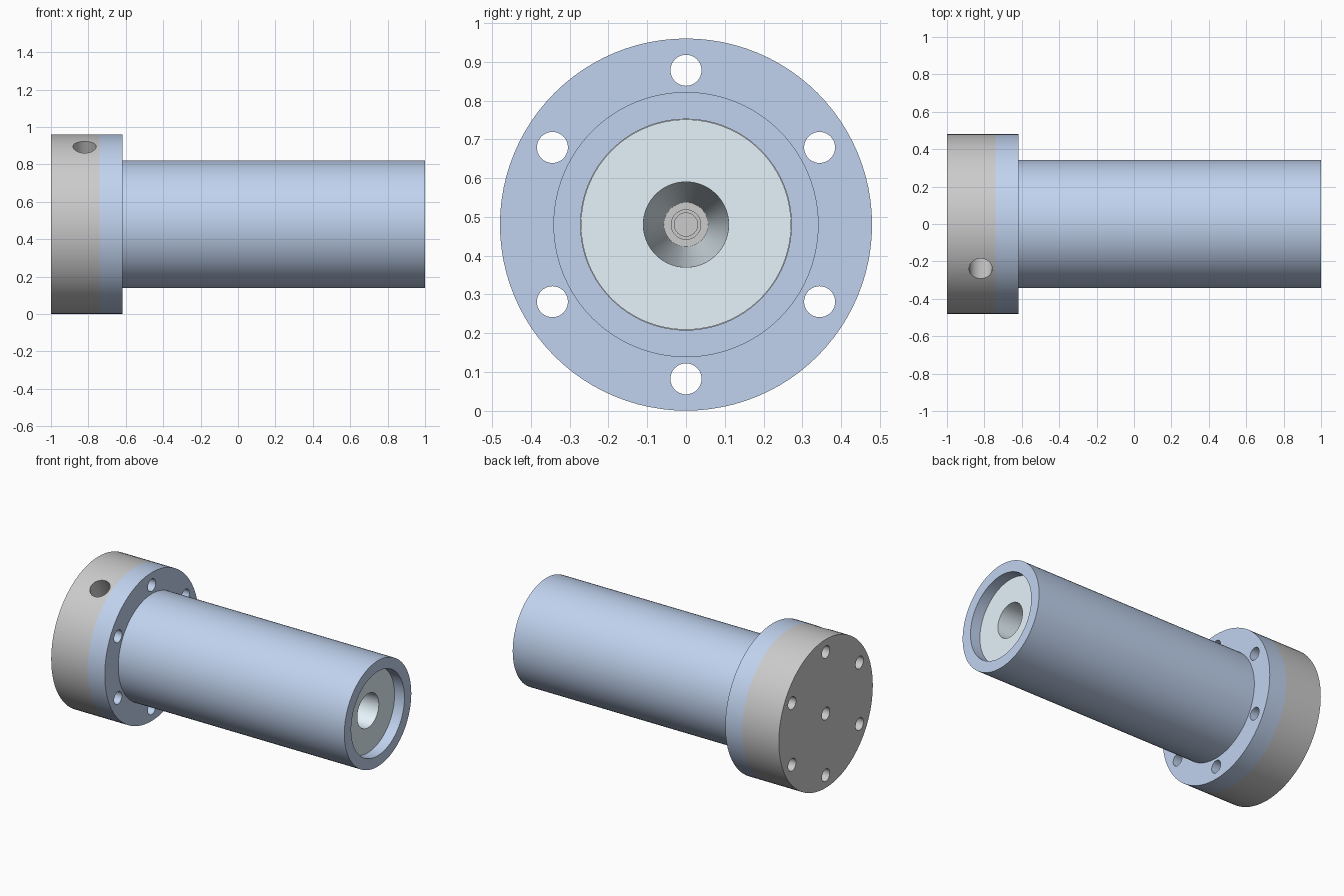
import bpy, bmesh, math
from mathutils import Matrix, Vector

if "Cube" in bpy.data.objects:
    bpy.data.objects.remove(bpy.data.objects["Cube"])

ZC = 0.48      # height of the main axis
SEG = 96


def material(name, rgb):
    m = bpy.data.materials.new(name)
    m.diffuse_color = (*rgb, 1)
    m.use_nodes = True
    m.node_tree.nodes["Principled BSDF"].inputs["Base Color"].default_value = m.diffuse_color
    return m


def lathe(name, profile, mat=None, closed=False):
    """Revolve (x, radius) points around the main axis."""
    bm = bmesh.new()
    verts = [bm.verts.new((x, 0, r)) for x, r in profile]
    pairs = list(zip(verts, verts[1:]))
    if closed:
        pairs.append((verts[-1], verts[0]))
    edges = [bm.edges.new(p) for p in pairs]
    bmesh.ops.spin(bm, geom=verts + edges, cent=(0, 0, 0), axis=(1, 0, 0),
                   angle=math.tau, steps=SEG, use_merge=False)
    bmesh.ops.remove_doubles(bm, verts=bm.verts, dist=1e-4)
    bmesh.ops.recalc_face_normals(bm, faces=bm.faces)
    bmesh.ops.translate(bm, verts=bm.verts, vec=(0, 0, ZC))
    me = bpy.data.meshes.new(name)
    bm.to_mesh(me)
    bm.free()
    ob = bpy.data.objects.new(name, me)
    bpy.context.collection.objects.link(ob)
    if mat:
        me.materials.append(mat)
    return ob


def drill(bm, radius, start, end):
    """Add a cylinder running from start to end."""
    a, b = Vector(start), Vector(end)
    rot = (b - a).to_track_quat('Z', 'Y').to_matrix().to_4x4()
    bmesh.ops.create_cone(bm, cap_ends=True, segments=40, radius1=radius,
                          radius2=radius, depth=(b - a).length,
                          matrix=Matrix.Translation((a + b) / 2) @ rot)


def polar(x, r, angle):
    return (x, -r * math.sin(angle), ZC + r * math.cos(angle))


def cut(ob, cutter):
    bpy.context.view_layer.objects.active = ob
    mod = ob.modifiers.new("holes", 'BOOLEAN')
    mod.object, mod.operation, mod.solver = cutter, 'DIFFERENCE', 'EXACT'
    bpy.ops.object.modifier_apply(modifier=mod.name)


blue = material("blue", (0.53, 0.65, 0.86))
pale = material("pale_blue", (0.79, 0.90, 0.96))

# End cap with a stepped blind bore facing the tube and a blind hole at the back
end_cap = lathe("end_cap", [(-0.93, 0), (-0.93, 0.04), (-1, 0.04), (-1, 0.48),
                            (-0.74, 0.48), (-0.74, 0.038), (-0.78, 0.038),
                            (-0.78, 0.03), (-0.86, 0.03), (-0.86, 0)])

# Flanged tube
tube = lathe("flanged_tube", [(-0.74, 0.272), (-0.74, 0.48), (-0.617, 0.48),
                              (-0.617, 0.342), (1, 0.342), (1, 0.272)], blue, True)

# Inner core with a tapered bore
core = lathe("tapered_core", [(-0.74, 0.057), (-0.74, 0.271),
                              (0.93, 0.271), (0.93, 0.11)], pale, True)

# Six bolt holes through flange and cap, one angled side port in the cap
bm = bmesh.new()
for i in range(6):
    a = i * math.tau / 6
    drill(bm, 0.04, polar(-1.1, 0.398, a), polar(-0.5, 0.398, a))
port = math.radians(30)
drill(bm, 0.062, polar(-0.82, 0.1, port), polar(-0.82, 0.6, port))
me = bpy.data.meshes.new("hole_cutter")
bm.to_mesh(me)
bm.free()
cutter = bpy.data.objects.new("hole_cutter", me)
cutter.hide_render = True
bpy.context.collection.objects.link(cutter)
cut(end_cap, cutter)

# The port stays within the cap, so the same cutter serves the flange
cut(tube, cutter)
bpy.data.objects.remove(cutter)

# Smooth round walls, crisp edges
for ob in (end_cap, tube, core):
    bpy.ops.object.select_all(action='DESELECT')
    ob.select_set(True)
    bpy.context.view_layer.objects.active = ob
    bpy.ops.object.shade_smooth_by_angle(angle=math.radians(30))
